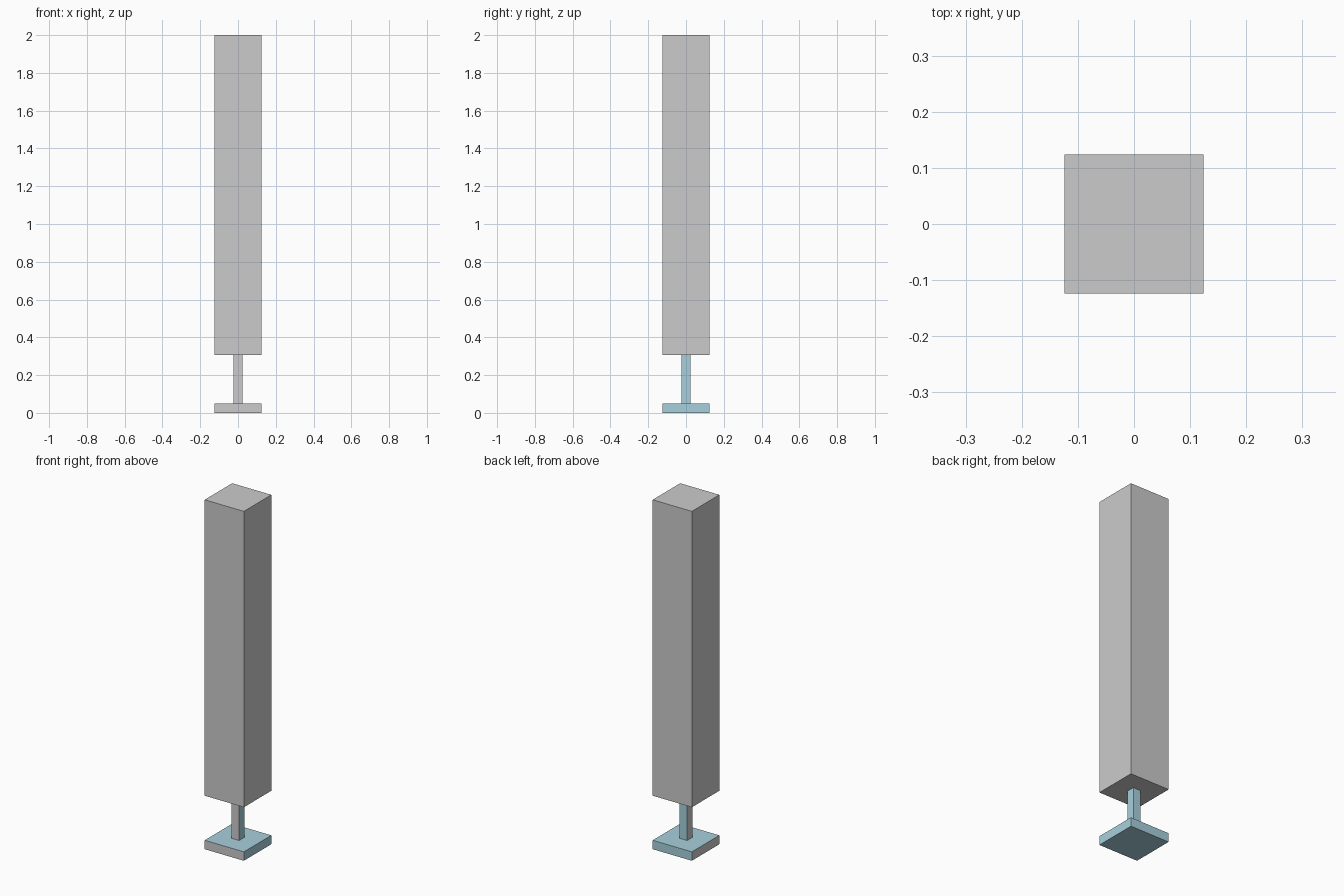
import bpy

if "Cube" in bpy.data.objects:
    bpy.data.objects.remove(bpy.data.objects["Cube"])

# Blue-grey finish used on part of the foot and stem
blue = bpy.data.materials.new("blue_grey")
blue.diffuse_color = (0.39, 0.63, 0.72, 1.0)
blue.use_nodes = True
blue.node_tree.nodes["Principled BSDF"].inputs["Base Color"].default_value = blue.diffuse_color
plain = bpy.data.materials.new("plain_grey")
plain.diffuse_color = (0.8, 0.8, 0.8, 1.0)
plain.use_nodes = True
plain.node_tree.nodes["Principled BSDF"].inputs["Base Color"].default_value = plain.diffuse_color


def block(name, width, z0, z1, two_tone=False):
    """Square block centred on the z axis, from z0 up to z1."""
    bpy.ops.mesh.primitive_cube_add(size=1, location=(0, 0, (z0 + z1) / 2))
    ob = bpy.context.object
    ob.name = name
    ob.scale = (width, width, z1 - z0)
    bpy.ops.object.transform_apply(location=False, rotation=False, scale=True)
    if two_tone:
        # front and left faces stay grey, the rest are blue
        ob.data.materials.append(plain)
        ob.data.materials.append(blue)
        for face in ob.data.polygons:
            n = face.normal
            face.material_index = 0 if min(n.x, n.y) < -0.5 else 1
    return ob


# Foot plate, thin stem and tall post
block("foot_plate", 0.248, 0.0, 0.051, True)
block("stem", 0.048, 0.051, 0.306, True)
block("post", 0.248, 0.306, 2.0)
